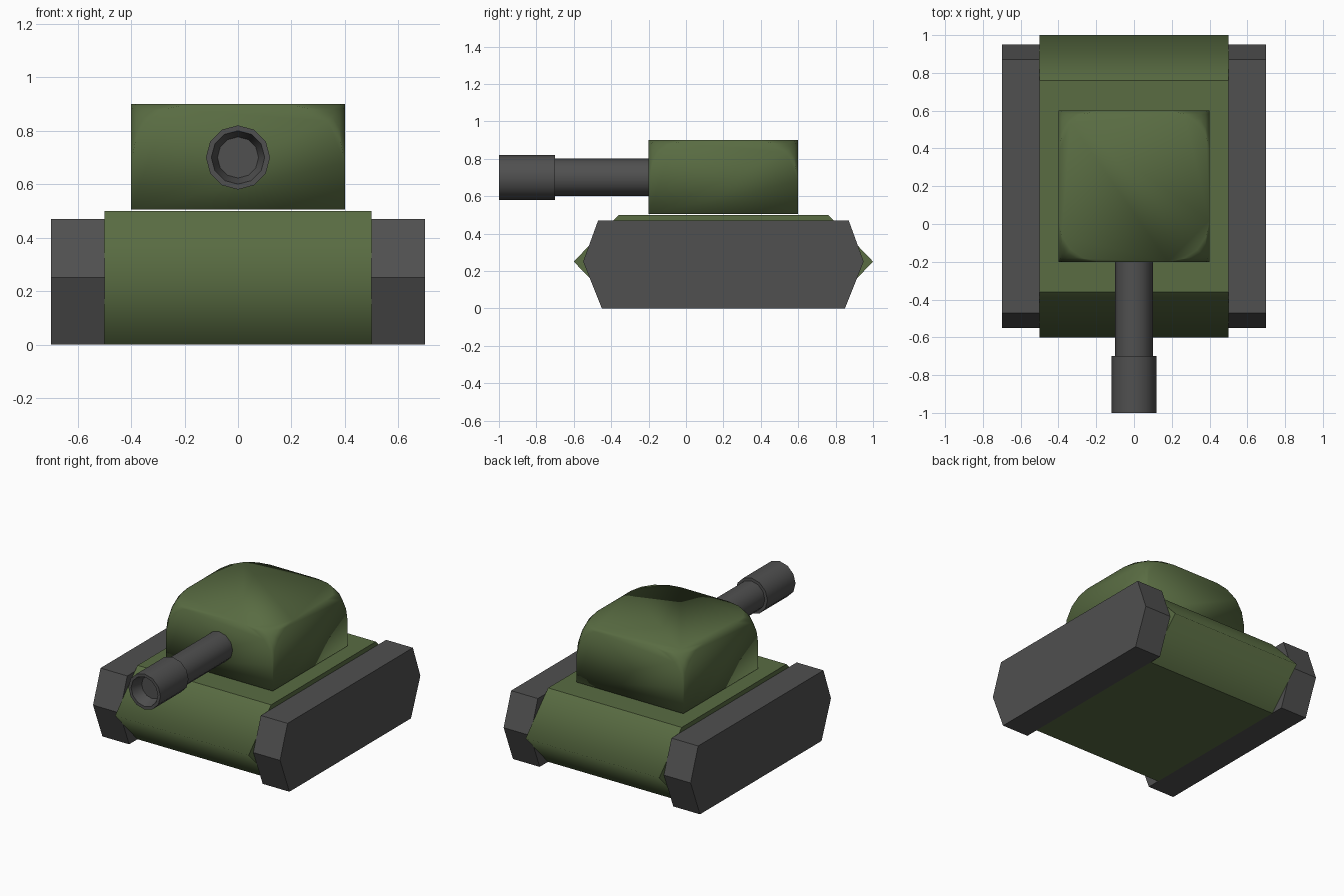
import bpy, bmesh, math
from mathutils import Vector

if "Cube" in bpy.data.objects:
    bpy.data.objects.remove(bpy.data.objects["Cube"])


def material(name, rgb):
    m = bpy.data.materials.new(name)
    m.diffuse_color = (*rgb, 1)
    m.use_nodes = True
    m.node_tree.nodes["Principled BSDF"].inputs["Base Color"].default_value = m.diffuse_color
    return m


GREEN = material("olive green", (0.10, 0.15, 0.055))
GREY = material("dark grey", (0.08, 0.08, 0.08))


def finish(name, bm, mat):
    bmesh.ops.recalc_face_normals(bm, faces=bm.faces)
    me = bpy.data.meshes.new(name)
    bm.to_mesh(me)
    bm.free()
    me.materials.append(mat)
    ob = bpy.data.objects.new(name, me)
    bpy.context.collection.objects.link(ob)
    return ob


def side_profile(name, pts, x0, x1, mat, smooth_ends=False):
    """Extrude a (y, z) outline sideways from x0 to x1."""
    bm = bmesh.new()
    face = bm.faces.new([bm.verts.new((x0, y, z)) for y, z in pts])
    geo = bmesh.ops.extrude_face_region(bm, geom=[face])["geom"]
    bmesh.ops.translate(bm, vec=(x1 - x0, 0, 0),
                        verts=[g for g in geo if isinstance(g, bmesh.types.BMVert)])
    if smooth_ends:  # nose and tail ridges blend, all other edges stay crisp
        for f in bm.faces:
            f.smooth = True
        for e in bm.edges:
            e.smooth = all(abs(v.co.z - 0.25) < 0.01 for v in e.verts)
    return finish(name, bm, mat)


# Hull
side_profile("hull", [(-0.6, 0.25), (-0.36, 0.5), (0.76, 0.5), (1.0, 0.25),
                      (0.76, 0), (-0.36, 0)], -0.5, 0.5, GREEN, True)

# Tracks
track = [(-0.55, 0.25), (-0.47, 0.47), (0.87, 0.47), (0.95, 0.25), (0.85, 0), (-0.45, 0)]
side_profile("right_track", track, 0.5, 0.7, GREY)
side_profile("left_track", track, -0.7, -0.5, GREY)

# Turret: a box with its four upper corners rounded off
bm = bmesh.new()
bmesh.ops.create_cube(bm, size=1)
for v in bm.verts:
    v.co = Vector((v.co.x * 0.8, v.co.y * 0.8 + 0.2, 0.9 if v.co.z > 0 else 0.505))
bmesh.ops.bevel(bm, geom=[v for v in bm.verts if v.co.z > 0.8], offset=0.22,
                offset_type='OFFSET', segments=4, profile=0.5, affect='VERTICES')
for f in bm.faces:
    f.smooth = True
finish("turret", bm, GREEN)

# Gun: barrel, thicker muzzle and tapered bore, turned round the y axis
N = 12
rings = [(-0.15, 0.1), (-0.7, 0.1), (-0.7, 0.12), (-1.0, 0.12), (-1.0, 0.1), (-0.92, 0.077)]
bm = bmesh.new()
loops = [[bm.verts.new((r * math.cos(2 * math.pi * i / N), y,
                        0.7 + r * math.sin(2 * math.pi * i / N))) for i in range(N)]
         for y, r in rings]
for a, b in zip(loops, loops[1:]):
    for i in range(N):
        j = (i + 1) % N
        bm.faces.new((a[i], a[j], b[j], b[i]))
bm.faces.new(loops[0])
bm.faces.new(loops[-1])
gun = finish("gun_barrel", bm, GREY)
bpy.context.view_layer.objects.active = gun
gun.select_set(True)
bpy.ops.object.shade_smooth_by_angle(angle=math.radians(35))
